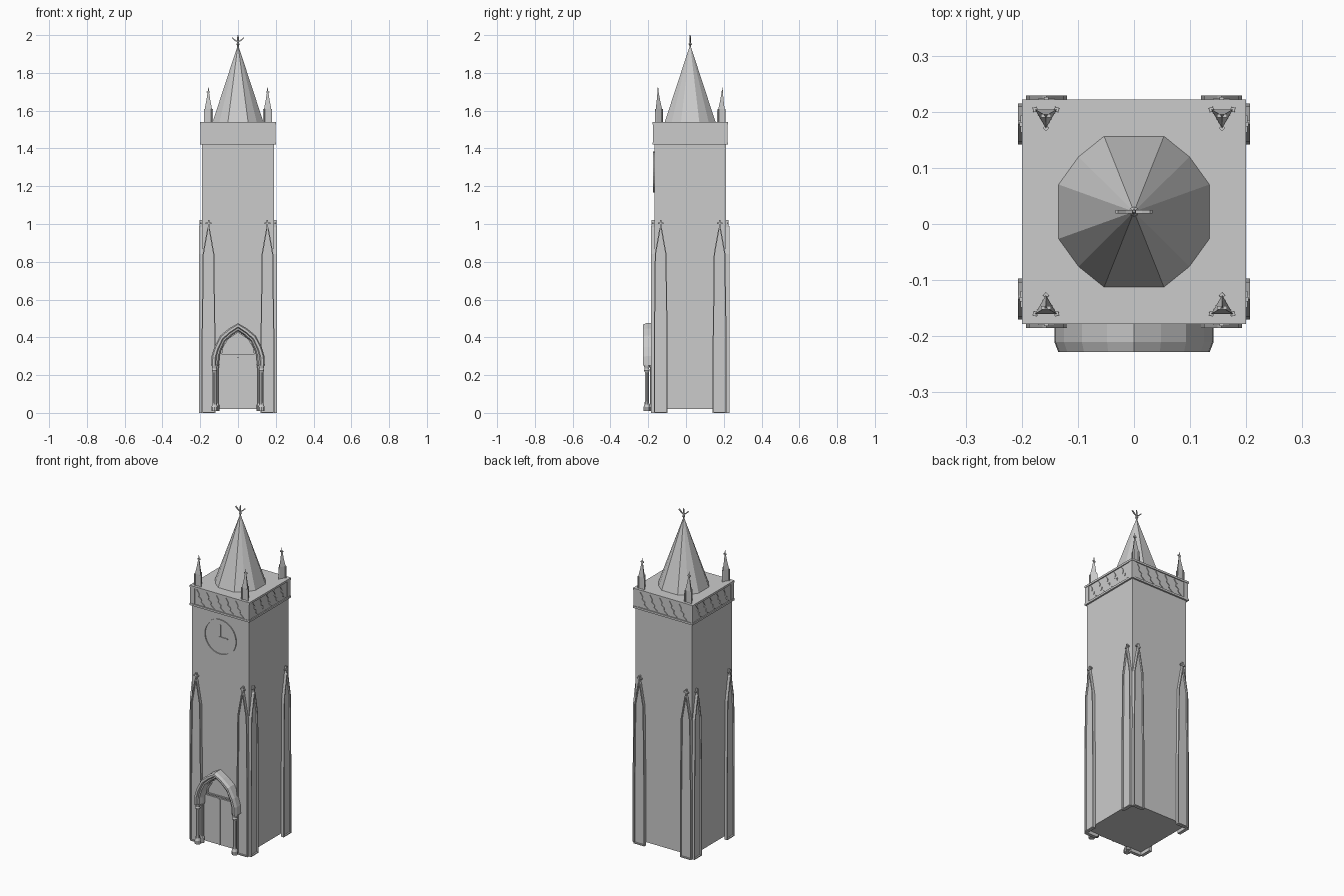
import bpy, bmesh
from math import pi, sin, cos, hypot, atan2
from mathutils import Matrix, Vector

if "Cube" in bpy.data.objects:
    bpy.data.objects.remove(bpy.data.objects["Cube"])

CY = 0.022  # tower axis sits slightly behind the origin (porch sticks out in front)
SHIFT = Matrix.Translation((0, CY, 0))


def finish(name, bm, turn=0):
    """Write bmesh (tower-centred coordinates) to an object, turned by quarter turns."""
    bm.transform(SHIFT @ Matrix.Rotation(turn * pi / 2, 4, 'Z'))
    bmesh.ops.recalc_face_normals(bm, faces=bm.faces)
    me = bpy.data.meshes.new(name)
    bm.to_mesh(me)
    bm.free()
    ob = bpy.data.objects.new(name, me)
    bpy.context.collection.objects.link(ob)
    return ob


def add_box(bm, x0, x1, y0, y1, z0, z1, rot=0):
    m = (Matrix.Translation(((x0 + x1) / 2, (y0 + y1) / 2, (z0 + z1) / 2))
         @ Matrix.Rotation(rot, 4, 'Y') @ Matrix.Diagonal((x1 - x0, y1 - y0, z1 - z0, 1)))
    bmesh.ops.create_cube(bm, size=1, matrix=m)


def box(name, *dims):
    bm = bmesh.new()
    add_box(bm, *dims)
    return finish(name, bm)


def add_bar(bm, a, b, w, y0, y1):
    """Straight flat bar in the xz plane from a to b."""
    dx, dz = b[0] - a[0], b[1] - a[1]
    cx, cz, l = (a[0] + b[0]) / 2, (a[1] + b[1]) / 2, hypot(dx, dz)
    add_box(bm, cx - l / 2, cx + l / 2, y0, y1, cz - w / 2, cz + w / 2, -atan2(dz, dx))


def add_panel(bm, pts, y_back, y_front, rim, recess):
    """Outline in xz, extruded forwards, with a raised rim around a sunken field."""
    back = [bm.verts.new((x, y_back, z)) for x, z in pts]
    front = [bm.verts.new((x, y_front, z)) for x, z in pts]
    n = len(pts)
    for i in range(n):
        j = (i + 1) % n
        bm.faces.new((back[i], back[j], front[j], front[i]))
    bm.faces.new(back)
    f = bm.faces.new(front)
    bm.normal_update()
    bmesh.ops.inset_region(bm, faces=[f], thickness=rim, use_even_offset=True)
    new = bmesh.ops.extrude_discrete_faces(bm, faces=[f])['faces'][0]
    bmesh.ops.translate(bm, verts=list(new.verts), vec=(0, recess, 0))


def add_lathe(bm, prof, seg, x=0, y=0, phase=0):
    """Rings of (radius, z) joined and capped."""
    rings = [[bm.verts.new((x + r * sin(phase + 2 * pi * i / seg),
                            y + r * cos(phase + 2 * pi * i / seg), z)) for i in range(seg)]
             for r, z in prof]
    for a, b in zip(rings, rings[1:]):
        for i in range(seg):
            j = (i + 1) % seg
            bm.faces.new((a[i], a[j], b[j], b[i]))
    bm.faces.new(rings[0])
    bm.faces.new(rings[-1])


# Main shaft and roof slab
box("tower_body", -.19, .19, -.19, .19, .02, 1.43)
box("parapet_core", -.194, .194, -.194, .194, 1.42, 1.54)
box("parapet_lower_rail", -.2, .2, -.2, .2, 1.42, 1.432)
box("parapet_upper_rail", -.2, .2, -.2, .2, 1.528, 1.54)

# Parapet corner posts and wavy tracery, one set per side
for k in range(4):
    bm = bmesh.new()
    for s in (-1, 1):
        add_box(bm, s * .183 - .0145, s * .183 + .0145, -.1975, -.19, 1.425, 1.535)
    wave = [(-.026, 1.522), (-.010, 1.498), (-.016, 1.485), (.006, 1.470), (.0, 1.456), (.026, 1.436)]
    for i in range(5):
        cx = -.13 + .065 * i
        for a, b in zip(wave, wave[1:]):
            add_bar(bm, (cx + a[0], a[1]), (cx + b[0], b[1]), .007, -.198, -.192)
    finish("parapet_tracery", bm, k)

# Tall gabled corner panels with small cross finials, two per side
for k in range(4):
    for s in (-1, 1):
        cx = s * .156
        half = [(.0365, 0), (.0365, .4), (.031, .84), (.007, .975)]
        pts = [(cx + x, z) for x, z in half] + [(cx, .99)] + [(cx - x, z) for x, z in reversed(half)]
        bm = bmesh.new()
        add_panel(bm, pts, -.188, -.207, .006, .009)
        add_box(bm, cx - .004, cx + .004, -.204, -.19, .975, 1.02)
        add_box(bm, cx - .015, cx + .015, -.202, -.194, 1.0, 1.008)
        finish("corner_panel", bm, k)

# Three-sided corner pinnacles on the roof
for sx in (-1, 1):
    for sy in (-1, 1):
        bm = bmesh.new()
        ph = pi if sy > 0 else 0
        x, y = sx * .157, sy * .171
        add_lathe(bm, [(.023, 1.535), (.022, 1.61), (.012, 1.655), (.004, 1.70), (.002, 1.722)], 3, x, y, ph)
        for i in range(3):  # ribs along the edges
            a = ph + 2 * pi * i / 3
            add_lathe(bm, [(.006, 1.535), (.0055, 1.61)], 4, x + .022 * sin(a), y + .022 * cos(a), a)
        add_box(bm, x - .009, x + .009, y - .003, y + .003, 1.695, 1.702)
        finish("corner_pinnacle", bm)

# Twelve-sided spire
q = [(.136, .049), (.1, .099), (.054, .136)]
ring = q + [(-x, y) for x, y in reversed(q)] + [(-x, -y) for x, y in q] + [(x, -y) for x, y in reversed(q)]
bm = bmesh.new()
base = [bm.verts.new((x, y, 1.535)) for x, y in ring]
tip = bm.verts.new((0, 0, 1.95))
bm.faces.new(base)
for i in range(12):
    bm.faces.new((base[i], base[(i + 1) % 12], tip))
finish("spire", bm)

# Spire finial: stem with collar and forked arms
bm = bmesh.new()
add_lathe(bm, [(.006, 1.92), (.004, 1.945), (.009, 1.952), (.004, 1.96), (.004, 1.99), (.002, 2.0)], 8)
for s in (-1, 1):
    add_bar(bm, (0, 1.963), (s * .018, 1.974), .006, -.003, .003)
    add_bar(bm, (s * .016, 1.973), (s * .031, 1.987), .006, -.003, .003)
finish("spire_finial", bm)

# Clock: thin dial ring and hands on the front wall
bm = bmesh.new()
N, cz = 32, 1.275
for y, r0, r1 in ((-.196, .1, .108),):
    sect = [(r0, -.188), (r0, y), (r1, y), (r1, -.188)]
    v = [[bm.verts.new((r * cos(2 * pi * i / N), yy, cz + r * sin(2 * pi * i / N))) for r, yy in sect]
         for i in range(N)]
    for i in range(N):
        for j in range(4):
            bm.faces.new((v[i][j], v[i][(j + 1) % 4], v[(i + 1) % N][(j + 1) % 4], v[(i + 1) % N][j]))
finish("clock_ring", bm)
bm = bmesh.new()
add_bar(bm, (0, cz - .005), (0, cz + .075), .006, -.195, -.188)
add_bar(bm, (-.005, cz), (.05, cz), .006, -.195, -.188)
finish("clock_hands", bm)

# Pointed porch arch: moulded section swept along half path and its mirror
half = [(.142, .25), (.14, .30), (.125, .35), (.093, .41), (.048, .447)]
path = half + [(0, .475)] + [(-x, z) for x, z in reversed(half)]
sect = [(0, -.188), (0, -.232), (.007, -.25), (.02, -.25), (.026, -.238), (.034, -.238), (.042, -.22), (.042, -.188)]
bm = bmesh.new()
rows = []
for x, z in path:
    d = Vector((x, max(z - .27, 0)))
    d.normalize()
    rows.append([bm.verts.new((x - d.x * o, y, z - d.y * o)) for o, y in sect])
for a, b in zip(rows, rows[1:]):
    for j in range(len(sect)):
        k = (j + 1) % len(sect)
        bm.faces.new((a[j], a[k], b[k], b[j]))
bm.faces.new(rows[0])
bm.faces.new(rows[-1])
finish("porch_arch", bm)

# Porch columns with bases and capitals
for s in (-1, 1):
    bm = bmesh.new()
    add_lathe(bm, [(.018, .01), (.018, .03), (.013, .045), (.011, .06), (.011, .215), (.015, .225),
                   (.012, .235), (.018, .255)], 10, s * .124, -.229)
    add_lathe(bm, [(.013, .01), (.013, .04), (.009, .05), (.009, .23), (.013, .255)], 8, s * .112, -.203)
    finish("porch_columns", bm)

# Double door, middle strip and panel above it
for s in (-1, 1):
    x0, x1 = sorted((s * .005, s * .1))
    box("door_leaf", x0, x1, -.195, -.188, .02, .30)
box("door_strip", -.004, .004, -.2, -.188, .02, .295)
h = [(.087, .31), (.082, .345), (.055, .39)]
bm = bmesh.new()
add_panel(bm, h + [(0, .428)] + [(-x, z) for x, z in reversed(h)], -.188, -.2, .007, .006)
finish("door_tympanum", bm)
